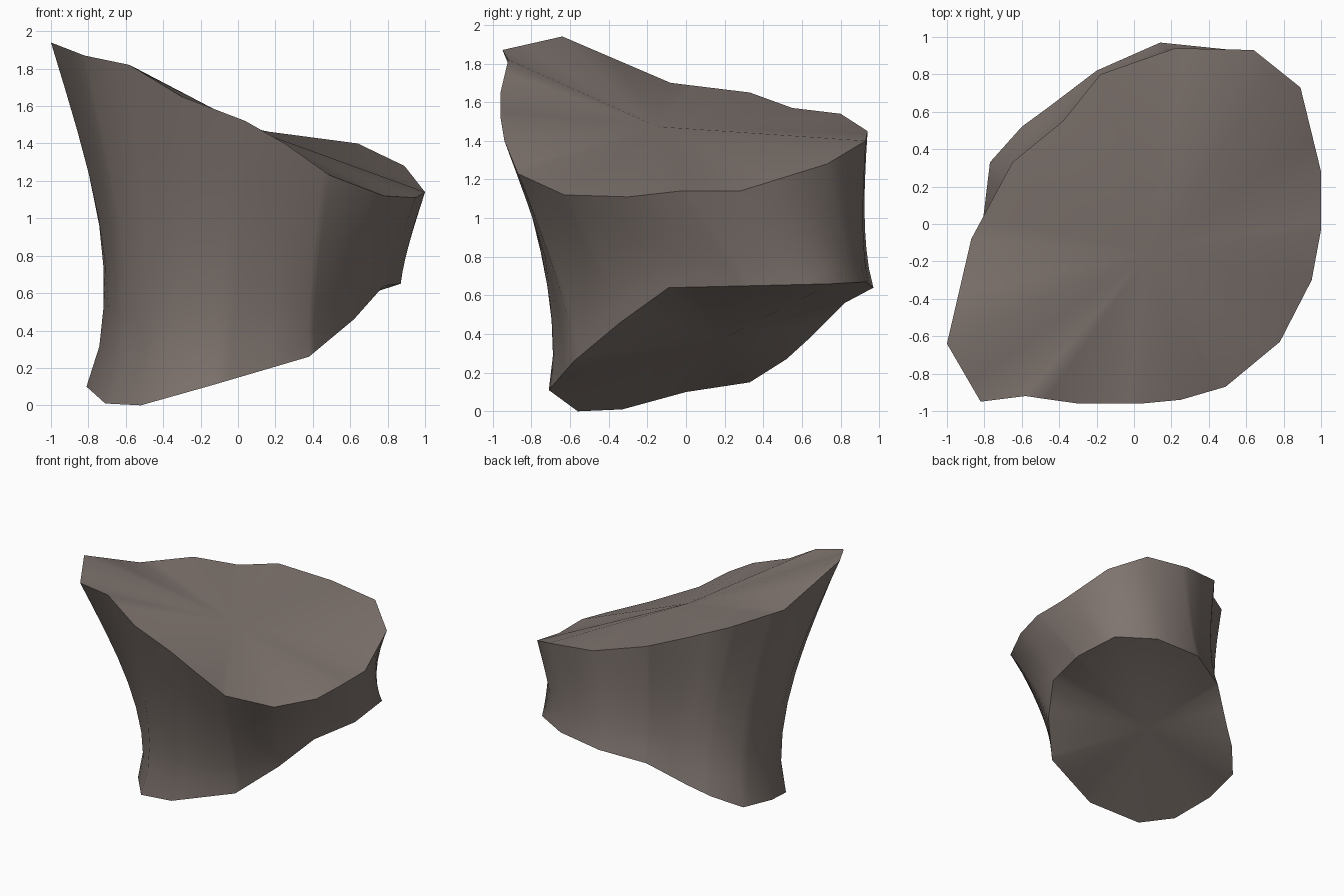
import bpy
import bmesh
from math import atan2, cos, sin, pi, tau, radians
from mathutils import Vector

cube = bpy.data.objects.get("Cube")
if cube:
    bpy.data.objects.remove(cube, do_unlink=True)

# Corners of the broken upper and lower faces, counter-clockwise
upper_rim = [Vector(p) for p in (
    (-1, -.64, 1.94), (-.82, -.95, 1.87), (-.58, -.92, 1.82), (-.3, -.96, 1.65),
    (.04, -.96, 1.52), (.25, -.94, 1.4), (.49, -.87, 1.23), (.78, -.63, 1.12),
    (.95, -.3, 1.11), (1, -.03, 1.14), (1, .28, 1.14), (.89, .73, 1.28),
    (.64, .93, 1.4), (.22, .94, 1.45), (-.18, .8, 1.54), (-.38, .55, 1.57),
    (-.65, .33, 1.65), (-.87, -.08, 1.7))]
lower_rim = [Vector(p) for p in (
    (-.52, -.56, 0), (-.13, -.71, .11), (.38, -.58, .26), (.62, -.34, .46),
    (.78, -.09, .64), (.87, .33, .65), (.83, .75, .66), (.53, .93, .67),
    (.14, .97, .64), (-.2, .82, .56), (-.45, .63, .37), (-.6, .52, .27),
    (-.77, .33, .15), (-.81, 0, .1), (-.71, -.33, .01))]


def middle(points):
    return sum(points, Vector()) / len(points)


def angles(points):
    c = middle(points)
    return [atan2(p.y - c.y, p.x - c.x) % tau for p in points]


def point_at(points, angle):
    """Point where a ray from the middle of the rim crosses its outline."""
    c = middle(points)
    side = Vector((-sin(angle), cos(angle), 0))
    ahead = Vector((cos(angle), sin(angle), 0))
    for a, b in zip(points, points[1:] + points[:1]):
        da, db = (a - c).dot(side), (b - c).dot(side)
        if da <= 1e-6 and db > 1e-6:
            hit = a.lerp(b, -da / (db - da))
            if (hit - c).dot(ahead) > 0:
                return hit
    return min(points, key=lambda p: abs((p - c).dot(side)))


def add_cap(bm, ring, centre, flip):
    """Close a ring with a fan around its middle."""
    hub = bm.verts.new(centre)
    for a, b in zip(ring, ring[1:] + ring[:1]):
        bm.faces.new((hub, b, a) if flip else (hub, a, b))
        bm.edges.get((a, b)).smooth = False


def waist(angle, t):
    """Hollow of the wall, deepest on the tall side and below mid height."""
    return (.05 + .03 * cos(angle - radians(190))) * sin(pi * t ** .75)


# Waisted wall: rings blended from the lower rim to the upper rim
LEVELS = 8
columns = sorted(set(angles(upper_rim) + angles(lower_rim)))
bm = bmesh.new()
rings = []
for level in range(LEVELS + 1):
    t = level / LEVELS
    ring = []
    for angle in columns:
        low, high = point_at(lower_rim, angle), point_at(upper_rim, angle)
        inward = Vector((-cos(angle), -sin(angle), 0))
        pinch = waist(angle, t) * (high - low).length
        ring.append(bm.verts.new(low.lerp(high, t) + inward * pinch))
    rings.append(ring)
for low, high in zip(rings, rings[1:]):
    for i in range(len(columns)):
        j = (i + 1) % len(columns)
        bm.faces.new((low[i], low[j], high[j], high[i]))

# Broken faces above and below
add_cap(bm, rings[-1], middle(upper_rim), False)
add_cap(bm, rings[0], middle(lower_rim), True)
for face in bm.faces:
    face.smooth = True
bmesh.ops.recalc_face_normals(bm, faces=bm.faces)

mesh = bpy.data.meshes.new("rock_chunk")
bm.to_mesh(mesh)
bm.free()
rock = bpy.data.objects.new("rock_chunk", mesh)
bpy.context.collection.objects.link(rock)

# Warm grey-brown stone
stone = bpy.data.materials.new("brown_grey_stone")
stone.use_nodes = True
colour = (.215, .178, .16, 1)
stone.diffuse_color = colour
stone.node_tree.nodes["Principled BSDF"].inputs["Base Color"].default_value = colour
mesh.materials.append(stone)
